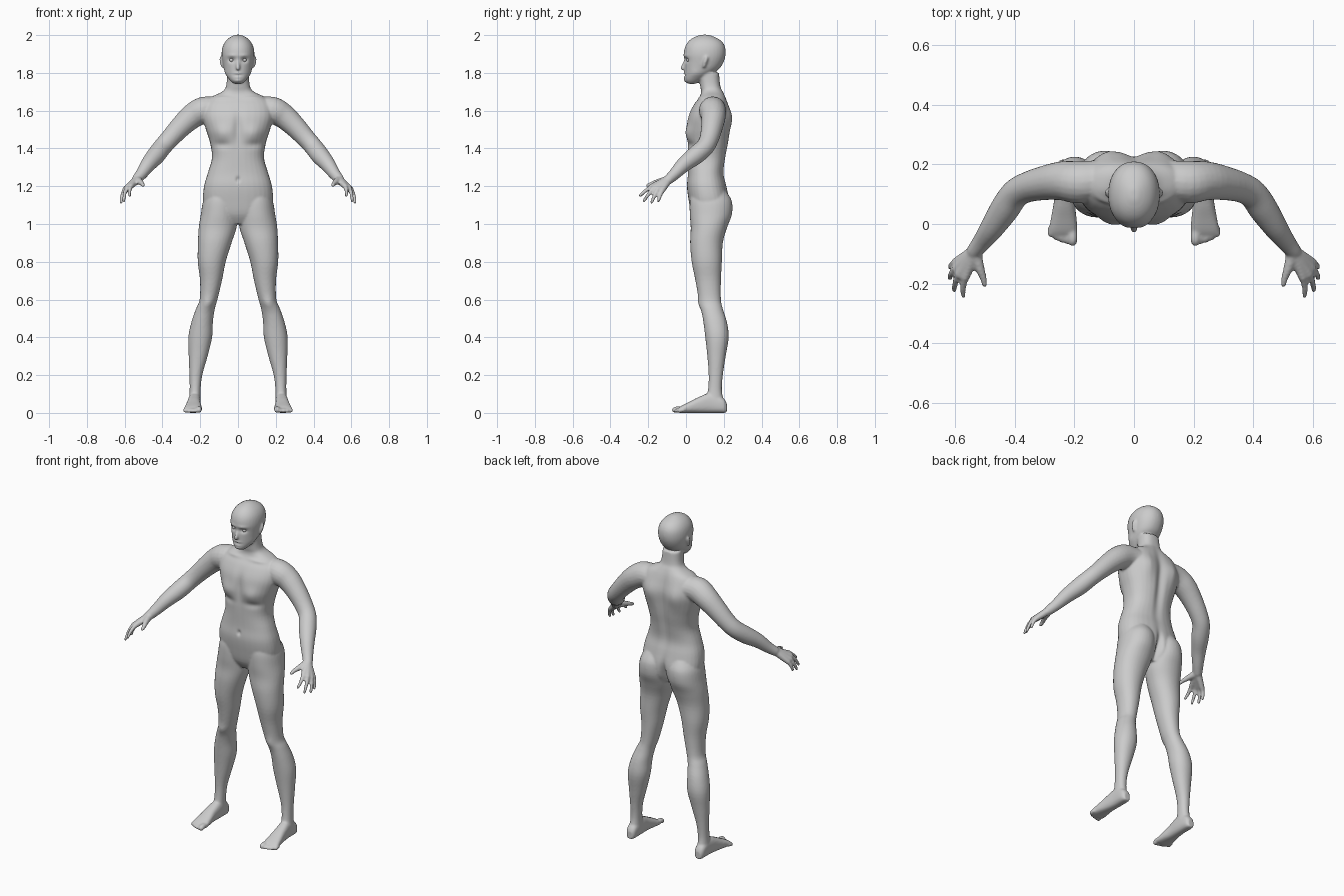
import bpy, bmesh, math
from mathutils import Vector

bm = bmesh.new()


def spline(rows, n=4):
    """Catmull-Rom interpolation through rows of numbers."""
    out = []
    for i in range(len(rows) - 1):
        p0, p1, p2 = rows[max(i - 1, 0)], rows[i], rows[i + 1]
        p3 = rows[min(i + 2, len(rows) - 1)]
        for k in range(n):
            t = k / n
            out.append([0.5 * (2 * b + (c - a) * t + (2 * a - 5 * b + 4 * c - d) * t * t
                               + (3 * b - a - 3 * c + d) * t ** 3)
                        for a, b, c, d in zip(p0, p1, p2, p3)])
    return out + [list(rows[-1])]


def loft(rings):
    loops = [[bm.verts.new(p) for p in r] for r in rings]
    n = len(loops[0])
    for a, b in zip(loops, loops[1:]):
        for i in range(n):
            bm.faces.new((a[i], a[(i + 1) % n], b[(i + 1) % n], b[i]))
    bm.faces.new(loops[0][::-1])
    bm.faces.new(loops[-1])


def oval(e, n=32):
    """Unit superellipse points."""
    for i in range(n):
        c, s = math.cos(2 * math.pi * i / n), math.sin(2 * math.pi * i / n)
        yield math.copysign(abs(c) ** (2 / e), c), math.copysign(abs(s) ** (2 / e), s)


def column(rows, e=2.2, side=1):
    """Horizontal sections: z, centre x, half width, front y, back y."""
    loft([[(side * (cx + rx * u), (yf + yb) / 2 + (yb - yf) / 2 * v, z) for u, v in oval(e)]
          for z, cx, rx, yf, yb in spline(rows)])


def tube(rows, side=1):
    """Round limb along x, y, z, radius with ball ends."""
    pts = spline([(side * x, y, z, r) for x, y, z, r in rows])
    rings = []
    for i, p in enumerate(pts):
        d = Vector(pts[min(i + 1, len(pts) - 1)][:3]) - Vector(pts[max(i - 1, 0)][:3])
        q = d.to_track_quat('Z', 'Y')
        rings.append([Vector(p[:3]) + q @ Vector((u * p[3], v * p[3], 0)) for u, v in oval(2, 20)])
    loft(rings)
    for p in (pts[0], pts[-1]):
        ball = bmesh.ops.create_uvsphere(bm, u_segments=16, v_segments=10, radius=p[3])
        bmesh.ops.translate(bm, verts=ball['verts'], vec=p[:3])


# torso and neck
column([(1.00, 0, .09, .06, .18), (1.05, 0, .165, .03, .22), (1.12, 0, .185, .015, .23),
        (1.20, 0, .18, .005, .215), (1.27, 0, .16, .01, .2), (1.35, 0, .138, .01, .21),
        (1.43, 0, .148, .008, .225), (1.50, 0, .17, .004, .232), (1.57, 0, .188, .012, .235),
        (1.63, 0, .18, .04, .222), (1.67, 0, .145, .07, .21), (1.70, 0, .085, .08, .197),
        (1.73, 0, .063, .075, .183), (1.80, 0, .057, .065, .175)], 2.4)
# head
column([(1.742, 0, .022, .012, .05), (1.76, 0, .042, -.006, .085), (1.79, 0, .062, -.008, .13),
        (1.82, 0, .074, -.008, .175), (1.86, 0, .083, -.008, .2), (1.90, 0, .087, -.012, .21),
        (1.94, 0, .081, -.004, .206), (1.97, 0, .064, .016, .186), (1.99, 0, .04, .045, .152),
        (2.002, 0, .014, .08, .118)], 2.15)
# nose
tube([(0, 0, 1.87, .008), (0, -.012, 1.845, .009), (0, -.018, 1.826, .012)])

for s in (1, -1):
    # ear
    tube([(.082, .095, 1.835, .008), (.086, .1, 1.855, .011), (.087, .108, 1.878, .011)], s)
    # leg
    column([(1.17, .09, .07, .03, .215), (1.12, .095, .09, .02, .243), (1.05, .1, .097, .02, .243),
            (.98, .108, .1, .025, .217), (.9, .123, .089, .022, .195), (.8, .139, .074, .03, .19),
            (.7, .143, .058, .05, .185), (.6, .156, .047, .068, .185), (.55, .173, .05, .08, .195),
            (.48, .19, .057, .092, .217), (.4, .2, .063, .102, .226), (.3, .211, .05, .113, .21),
            (.2, .223, .034, .12, .195), (.12, .227, .029, .116, .19), (.06, .229, .032, .1, .2)],
           2.1, s)
    # foot
    loft([[(s * (cx + rx * u), y, h / 2 * (1 + v)) for u, v in oval(2.6)] for y, cx, rx, h in
          spline([(.216, .23, .018, .05), (.195, .23, .03, .08), (.13, .23, .033, .105),
                  (.07, .234, .036, .085), (.02, .236, .043, .06), (-.02, .238, .048, .04),
                  (-.038, .239, .045, .028)])])
    # toes
    for i in range(5):
        x, tip, r = .206 + .0185 * i, -.06 + .0016 * i * i, .015 if i == 0 else .010
        tube([(x, -.015, r + .004, r), (x, tip / 2 - .015, r + .006, r), (x, tip, r, r)], s)
    # arm
    tube([(.10, .15, 1.61, .06), (.18, .14, 1.603, .071), (.24, .145, 1.572, .066),
          (.30, .138, 1.518, .058), (.36, .123, 1.453, .051), (.40, .1, 1.408, .049),
          (.435, .05, 1.363, .049), (.475, -.01, 1.316, .041), (.51, -.058, 1.267, .032),
          (.535, -.09, 1.237, .027)], s)
    # palm and fingers: knuckle, tip
    for k, t in (((.567, -.18, 1.2), (.573, -.243, 1.15)), ((.588, -.17, 1.193), (.604, -.222, 1.123)),
                 ((.599, -.15, 1.182), (.619, -.182, 1.115)), ((.6, -.128, 1.173), (.617, -.146, 1.122))):
        m = [(a + b) / 2 for a, b in zip(k, t)]
        tube([(.535, -.092, 1.236, .022), (*k, .0145)], s)
        tube([(*k, .0125), (m[0] + .004, m[1], m[2] + .003, .0105), (*t, .0085)], s)
    # thumb
    tube([(.533, -.1, 1.233, .022), (.518, -.15, 1.222, .016), (.507, -.18, 1.213, .012),
          (.502, -.203, 1.204, .01)], s)

bmesh.ops.recalc_face_normals(bm, faces=bm.faces)
mesh = bpy.data.meshes.new("body")
bm.to_mesh(mesh)
bm.free()
body = bpy.data.objects.new("body", mesh)
bpy.context.collection.objects.link(body)
bpy.context.view_layer.objects.active = body
body.select_set(True)

# fuse parts into one skin
rm = body.modifiers.new("fuse", 'REMESH')
rm.mode, rm.voxel_size = 'VOXEL', .006
sm = body.modifiers.new("relax", 'SMOOTH')
sm.factor, sm.iterations = .5, 5
for name in ("fuse", "relax"):
    bpy.ops.object.modifier_apply(modifier=name)

# sculpted detail: centre, falloff radii, push
dents = [
    ((.034, -.004, 1.868), (.018, .03, .012), (0, .014, 0)),     # eye socket
    ((.034, -.006, 1.892), (.03, .03, .008), (0, -.004, 0)),     # brow
    ((.062, .03, 1.80), (.025, .04, .025), (-.005, .006, 0)),    # cheek
    ((0, -.01, 1.788), (.022, .03, .004), (0, .006, 0)),         # mouth
    ((0, -.01, 1.798), (.018, .03, .006), (0, -.006, 0)),        # upper lip
    ((0, -.005, 1.777), (.016, .03, .006), (0, -.004, 0)),       # lower lip
    ((0, 0, 1.757), (.02, .03, .01), (0, -.006, 0)),             # chin
    ((.085, .01, 1.48), (.05, .05, .045), (0, -.014, 0)),        # chest
    ((0, .005, 1.51), (.022, .05, .08), (0, .012, 0)),           # breastbone
    ((.09, .02, 1.42), (.05, .05, .02), (0, .008, 0)),           # under chest
    ((.1, .06, 1.668), (.06, .04, .01), (0, -.007, .003)),       # collarbone
    ((0, .008, 1.235), (.01, .03, .014), (0, .01, 0)),           # navel
    ((.09, .23, 1.56), (.05, .06, .08), (0, .016, 0)),           # shoulder blade
    ((0, .225, 1.45), (.025, .06, .2), (0, -.014, 0)),           # spine
    ((0, .23, 1.05), (.018, .08, .08), (0, -.035, 0)),           # cleft
    ((.16, .07, .575), (.03, .03, .035), (0, -.008, 0)),         # kneecap
]
for v in body.data.vertices:
    p = v.co.copy()
    for c, r, d in dents:
        q = sum(((a - b) / w) ** 2 for a, b, w in zip((abs(p.x), p.y, p.z), c, r))
        if q < 6:
            v.co += math.exp(-q) * Vector((math.copysign(d[0], p.x), d[1], d[2]))
bpy.ops.object.shade_smooth()

# eyes
for s in (1, -1):
    bpy.ops.mesh.primitive_uv_sphere_add(segments=20, ring_count=12, radius=.011,
                                         location=(s * .034, .014, 1.868))
    bpy.context.object.name = "eye"
    bpy.ops.object.shade_smooth()
